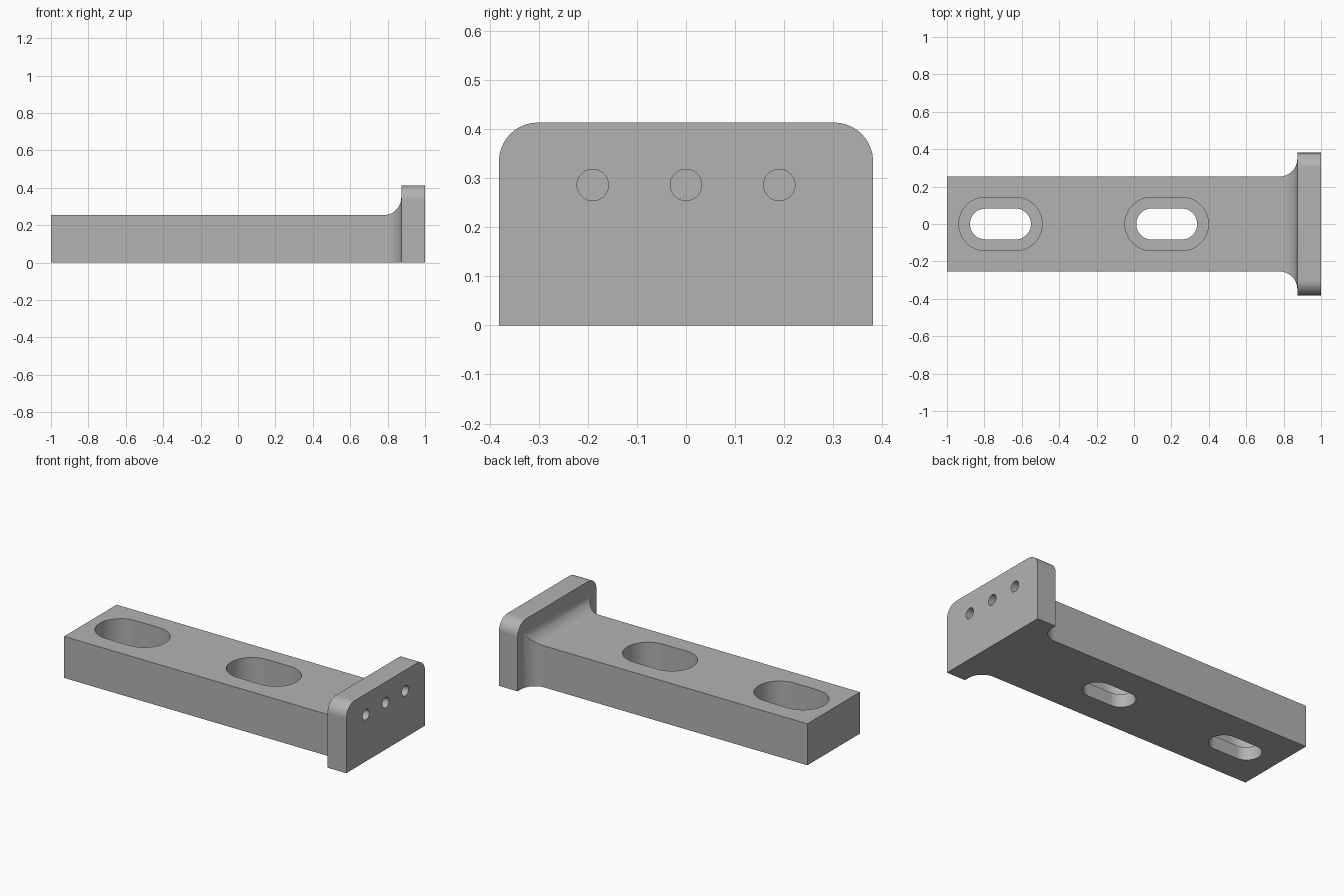
import bpy, bmesh
from math import sin, cos, pi, radians
from mathutils import Vector

cube = bpy.data.objects.get("Cube")
if cube:
    bpy.data.objects.remove(cube, do_unlink=True)

BAR, FILLET, PLATE_X = 0.254, 0.095, 0.873   # half width and height, flare radius, plate back

grey = bpy.data.materials.new("machined grey")
grey.use_nodes = True
grey.diffuse_color = (0.45, 0.45, 0.45, 1)
grey.node_tree.nodes["Principled BSDF"].inputs["Base Color"].default_value = grey.diffuse_color


def loft(name, rings):
    """Join equal rings of points into a closed solid."""
    bm = bmesh.new()
    loops = [[bm.verts.new(p) for p in ring] for ring in rings]
    n = len(loops[0])
    for a, b in zip(loops, loops[1:]):
        for i in range(n):
            j = (i + 1) % n
            bm.faces.new((a[i], a[j], b[j], b[i]))
    bm.faces.new(loops[0])
    bm.faces.new(loops[-1])
    bmesh.ops.recalc_face_normals(bm, faces=bm.faces)
    mesh = bpy.data.meshes.new(name)
    bm.to_mesh(mesh)
    bm.free()
    mesh.materials.append(grey)
    obj = bpy.data.objects.new(name, mesh)
    bpy.context.collection.objects.link(obj)
    return obj


def arc(cx, cy, r, start, end, steps):
    return [(cx + r * cos(radians(start + (end - start) * i / steps)),
             cy + r * sin(radians(start + (end - start) * i / steps)))
            for i in range(steps + 1)]


def slot(name, x, r, half, z0, z1):
    """Upright cutter with rounded ends."""
    pts = arc(x + half, 0, r, -90, 90, 24) + arc(x - half, 0, r, 90, 270, 24)
    return loft(name, [[(px, py, z) for px, py in pts] for z in (z0, z1)])


def combine(target, other, operation):
    mod = target.modifiers.new("combine", "BOOLEAN")
    mod.operation, mod.solver, mod.object = operation, "EXACT", other
    other.hide_render = True
    bpy.context.view_layer.objects.active = target
    bpy.ops.object.modifier_apply(modifier=mod.name)
    bpy.data.objects.remove(other, do_unlink=True)


def bar_section(x, grow):
    w = BAR + grow
    return [Vector(p) for p in ((x, -w, 0), (x, w, 0), (x, w, w), (x, -w, w))]


# Bar, flaring in a quarter round on three sides where it meets the plate
sections = [bar_section(-1, 0)]
for i in range(17):
    t = i / 16 * pi / 2
    sections.append(bar_section(PLATE_X - FILLET * (1 - sin(t)), FILLET * (1 - cos(t))))
sections.append(bar_section(PLATE_X + 0.04, FILLET))
bracket = loft("mounting_bracket", sections)

# End plate with rounded top corners
outline = [(-0.381, 0), (0.381, 0)]
outline += arc(0.302, 0.334, 0.079, 0, 90, 16) + arc(-0.302, 0.334, 0.079, 90, 180, 16)
plate = loft("end_plate", [[(x, y, z) for y, z in outline] for x in (PLATE_X, 1)])
combine(bracket, plate, "UNION")

# Two stepped slots through the bar
for x in (-0.714, 0.175):
    combine(bracket, slot("slot_recess", x, 0.143, 0.08, 0.08, 0.4), "DIFFERENCE")
    combine(bracket, slot("slot_through", x, 0.083, 0.08, -0.1, 0.2), "DIFFERENCE")

# Three blind holes in the plate face
for y in (-0.19, 0, 0.19):
    ring = arc(y, 0.286, 0.032, 0, 360, 32)[:-1]
    drill = loft("drill", [[(x, py, pz) for py, pz in ring] for x in (0.88, 1.1)])
    combine(bracket, drill, "DIFFERENCE")

# Smooth rounds with crisp edges
bpy.ops.object.select_all(action="DESELECT")
bracket.select_set(True)
bpy.context.view_layer.objects.active = bracket
bpy.ops.object.shade_smooth_by_angle(angle=radians(30))
weighted = bracket.modifiers.new("flat_face_normals", "WEIGHTED_NORMAL")
weighted.keep_sharp = True
